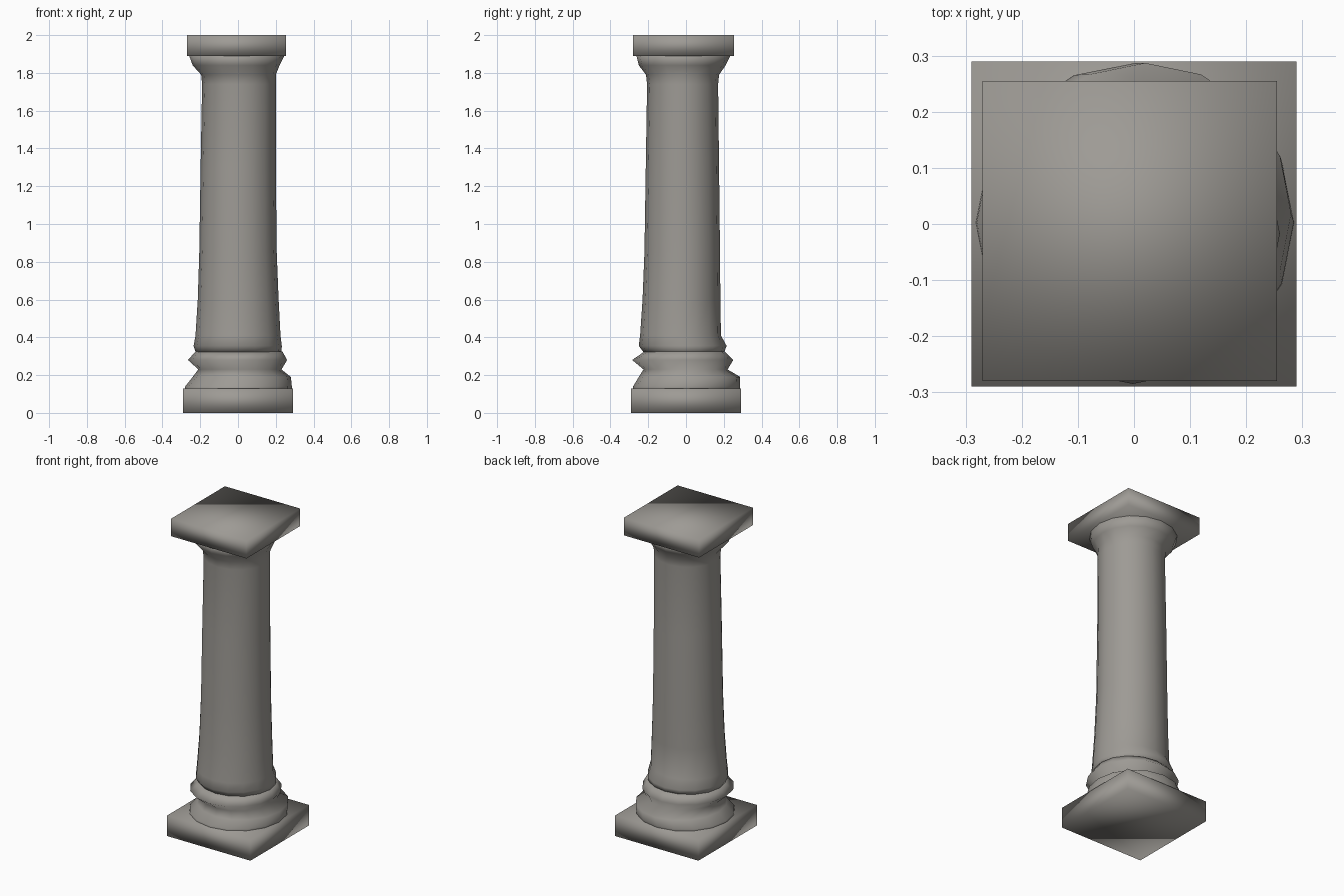
import bpy
import bmesh
from math import cos, sin, tau

cube = bpy.data.objects.get("Cube")
if cube:
    bpy.data.objects.remove(cube, do_unlink=True)

stone = bpy.data.materials.new("grey stone")
stone.use_nodes = True
stone.diffuse_color = (0.34, 0.325, 0.30, 1)
stone.node_tree.nodes["Principled BSDF"].inputs["Base Color"].default_value = stone.diffuse_color


def finish(name, bm):
    bmesh.ops.recalc_face_normals(bm, faces=bm.faces)
    mesh = bpy.data.meshes.new(name)
    bm.to_mesh(mesh)
    bm.free()
    mesh.materials.append(stone)
    mesh.shade_smooth()
    obj = bpy.data.objects.new(name, mesh)
    bpy.context.collection.objects.link(obj)
    return obj


def slab(name, x0, x1, y0, y1, z0, z1):
    bm = bmesh.new()
    bmesh.ops.create_cube(bm, size=1)
    for v in bm.verts:
        v.co.x = x1 if v.co.x > 0 else x0
        v.co.y = y1 if v.co.y > 0 else y0
        v.co.z = z1 if v.co.z > 0 else z0
    return finish(name, bm)


def turned(name, rings, sides=16):
    """Stack slightly off-centre worn rings: (z, left x, right x, front y, back y)."""
    bm = bmesh.new()
    loops = []
    for z, x0, x1, y0, y1 in rings:
        cx, cy, rx, ry = (x0 + x1) / 2, (y0 + y1) / 2, (x1 - x0) / 2, (y1 - y0) / 2
        loops.append([bm.verts.new((cx + rx * cos(tau * i / sides),
                                    cy + ry * sin(tau * i / sides), z))
                      for i in range(sides)])
    for low, high in zip(loops, loops[1:]):
        for i in range(sides):
            j = (i + 1) % sides
            bm.faces.new((low[i], low[j], high[j], high[i]))
    bm.faces.new(loops[0])
    bm.faces.new(loops[-1])
    return finish(name, bm)


# Square slabs at both ends
slab("plinth", -0.29, 0.29, -0.29, 0.29, 0, 0.13)
slab("top_slab", -0.27, 0.255, -0.28, 0.255, 1.89, 2)

# Skirt and rounded moulding above the plinth
turned("base_moulding", [
    (0.11, -0.285, 0.285, -0.285, 0.285),
    (0.14, -0.28, 0.285, -0.28, 0.287),
    (0.19, -0.24, 0.28, -0.25, 0.287),
    (0.23, -0.21, 0.23, -0.225, 0.22),
    (0.28, -0.265, 0.26, -0.285, 0.25),
    (0.325, -0.225, 0.235, -0.22, 0.205),
])

# Tapering shaft with a collar at the foot and a flared capital
turned("shaft", [
    (0.315, -0.222, 0.23, -0.22, 0.2),
    (0.355, -0.235, 0.232, -0.25, 0.215),
    (0.41, -0.225, 0.225, -0.243, 0.185),
    (0.6, -0.213, 0.215, -0.23, 0.182),
    (0.85, -0.205, 0.205, -0.22, 0.18),
    (1.3, -0.198, 0.2, -0.213, 0.175),
    (1.74, -0.19, 0.2, -0.206, 0.17),
    (1.79, -0.195, 0.2, -0.212, 0.175),
    (1.84, -0.24, 0.22, -0.25, 0.21),
    (1.9, -0.262, 0.25, -0.265, 0.24),
])
